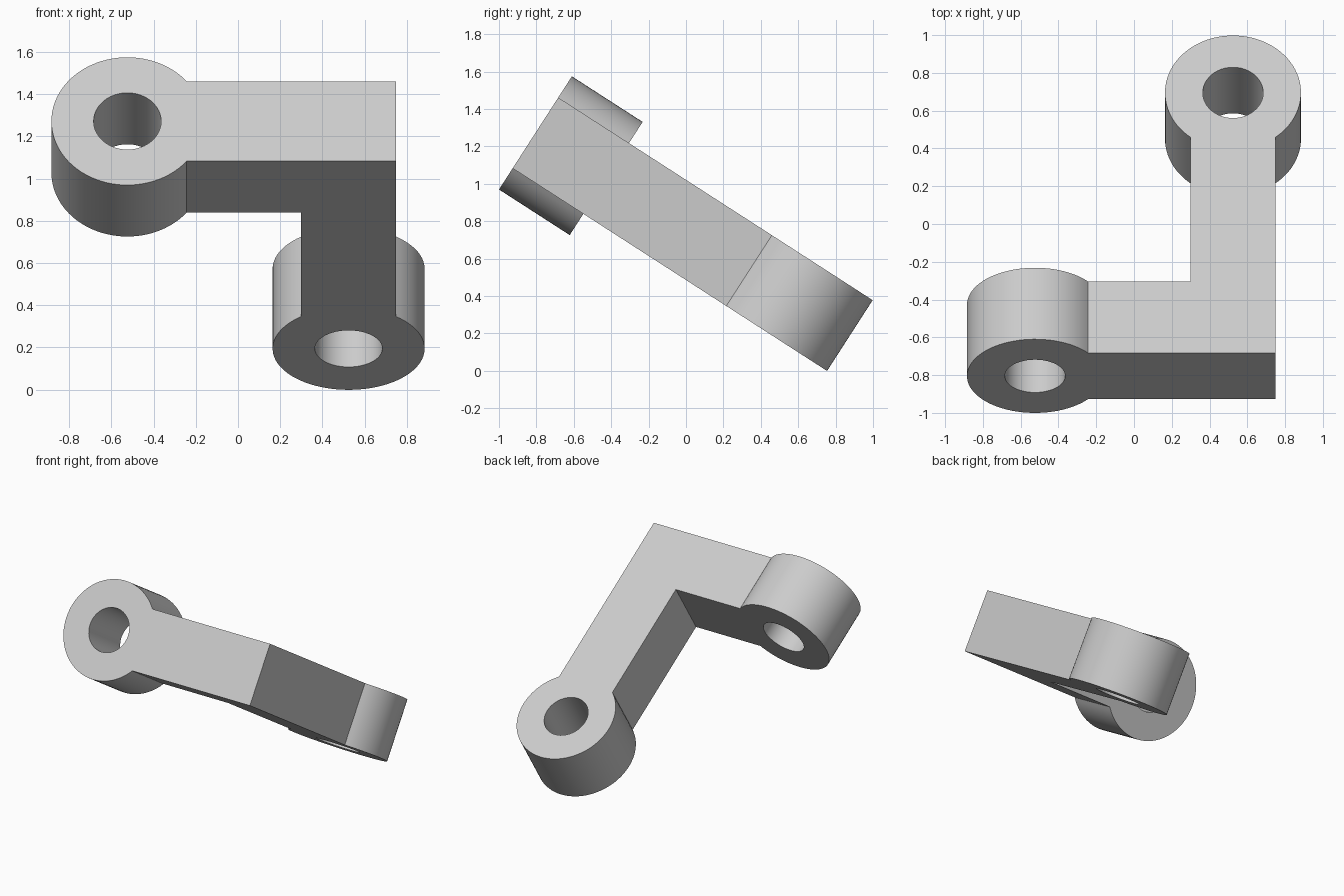
import bpy, bmesh, math
from mathutils import Matrix

cube = bpy.data.objects.get("Cube")
if cube:
    bpy.data.objects.remove(cube, do_unlink=True)

HALF = 0.225        # half of the square arm section
EYE = 0.36          # outer radius of each eye
BORE = 0.16         # radius of each hole
CENTRE = 0.524      # eye centres lie at this distance either side of x = 0
REACH = 1.64        # second eye centre, measured from the front face
TILT = math.radians(32.8)

grey = bpy.data.materials.new("light grey")
grey.use_nodes = True
colour = (0.6, 0.6, 0.6, 1)
grey.diffuse_color = colour
grey.node_tree.nodes["Principled BSDF"].inputs["Base Color"].default_value = colour


def prism(name, outline, half_height, matrix):
    """Extrude a flat outline symmetrically and place it."""
    bm = bmesh.new()
    face = bm.faces.new([bm.verts.new((x, y, -half_height)) for x, y in outline])
    new = bmesh.ops.extrude_face_region(bm, geom=[face])["geom"]
    top = [v for v in new if isinstance(v, bmesh.types.BMVert)]
    bmesh.ops.translate(bm, verts=top, vec=(0, 0, 2 * half_height))
    bmesh.ops.recalc_face_normals(bm, faces=bm.faces)
    bm.transform(matrix)
    mesh = bpy.data.meshes.new(name)
    bm.to_mesh(mesh)
    bm.free()
    mesh.materials.append(grey)
    obj = bpy.data.objects.new(name, mesh)
    bpy.context.collection.objects.link(obj)
    return obj


def arc(radius, start, end, steps):
    angles = [start + (end - start) * i / steps for i in range(steps + 1)]
    return [(radius * math.cos(a), radius * math.sin(a)) for a in angles]


def combine(target, tool, operation):
    """Boolean the tool into the target, then discard the tool."""
    mod = target.modifiers.new(operation.title(), "BOOLEAN")
    mod.operation = operation
    mod.solver = "EXACT"
    mod.object = tool
    bpy.context.view_layer.objects.active = target
    bpy.ops.object.modifier_apply(modifier=mod.name)
    bpy.data.objects.remove(tool, do_unlink=True)


def eye_arm(name, length, matrix):
    """Straight arm with a round eye at its end, bored through."""
    neck = math.asin(HALF / EYE)
    outline = arc(EYE, neck, 2 * math.pi - neck, 64) + [(length, -HALF), (length, HALF)]
    arm = prism(name, outline, HALF, matrix)
    hole = arc(BORE, 0, 2 * math.pi, 48)[:-1]
    combine(arm, prism("bore_cutter", hole, 2 * HALF, matrix), "DIFFERENCE")
    return arm


# Cross arm: eye axis runs front to back
cross = Matrix(((1, 0, 0, -CENTRE), (0, 0, -1, HALF), (0, 1, 0, 0), (0, 0, 0, 1)))
link = eye_arm("angled_link", 2 * CENTRE + HALF, cross)

# Long arm: eye axis is perpendicular to the first
long = Matrix(((0, 1, 0, CENTRE), (-1, 0, 0, REACH), (0, 0, 1, 0), (0, 0, 0, 1)))
combine(link, eye_arm("long_arm", REACH - HALF, long), "UNION")

# Tilt the finished link so its long arm slopes down to the back
link.data.transform(Matrix.Translation((0, -0.805, 1.272)) @ Matrix.Rotation(-TILT, 4, "X"))

# Smooth the round walls, keep the corners sharp
bpy.ops.object.select_all(action="DESELECT")
link.select_set(True)
bpy.context.view_layer.objects.active = link
bpy.ops.object.shade_smooth_by_angle(angle=math.radians(30))
